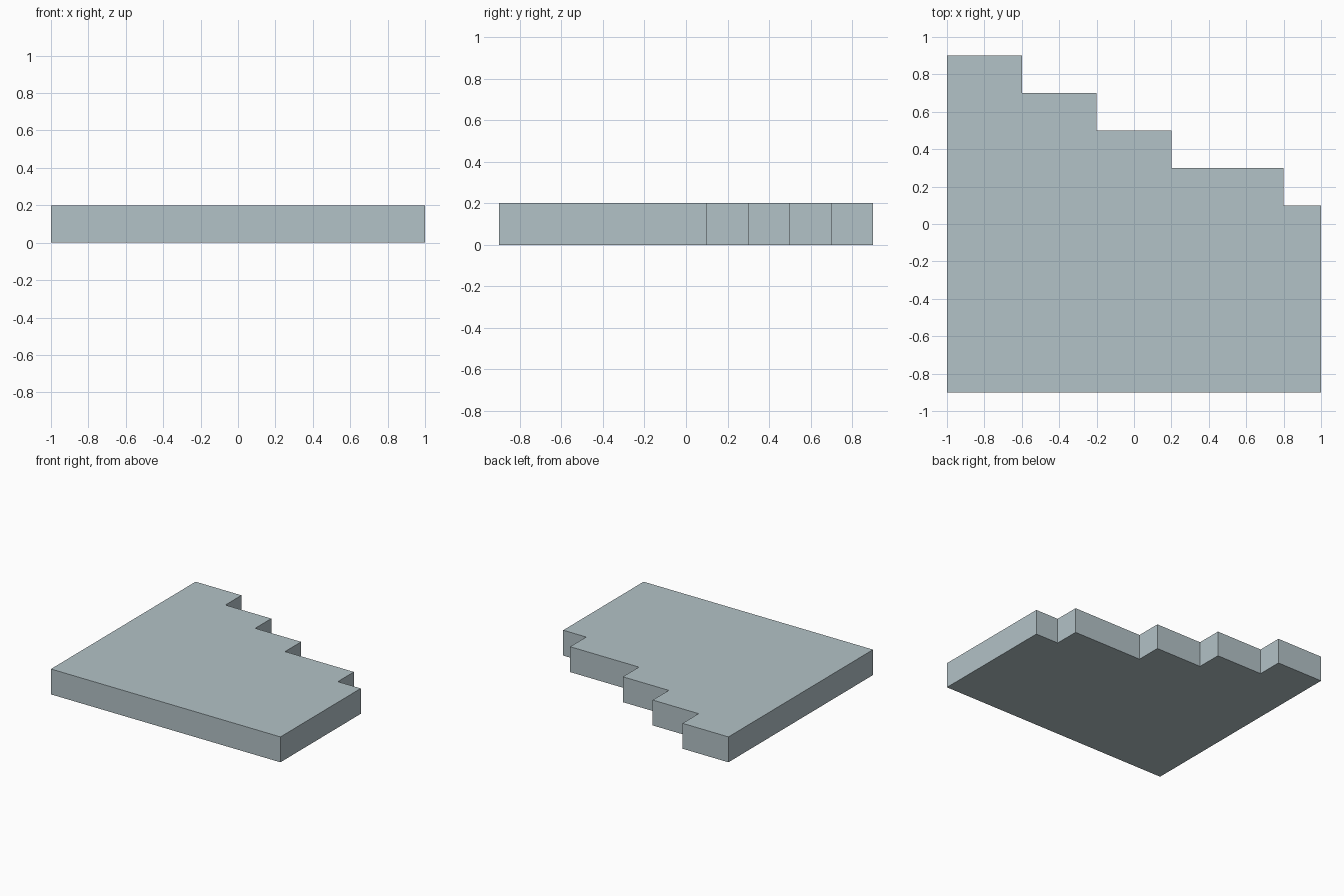
import bpy, bmesh

if "Cube" in bpy.data.objects:
    bpy.data.objects.remove(bpy.data.objects["Cube"])

# Flat grey-blue material
mat = bpy.data.materials.new("pale_blue_grey")
mat.diffuse_color = (0.45, 0.54, 0.57, 1.0)
mat.use_nodes = True
mat.node_tree.nodes["Principled BSDF"].inputs["Base Color"].default_value = mat.diffuse_color

# Outline: straight front and sides, stepped back edge
THICKNESS = 0.2
steps = [(0.8, 0.1), (0.2, 0.3), (-0.2, 0.5), (-0.6, 0.7), (-1.0, 0.9)]  # (left x, back y)
outline = [(-1.0, -0.9), (1.0, -0.9)]
right = 1.0
for left, back in steps:
    outline += [(right, back), (left, back)]
    right = left

# Stepped slab: extrude the outline upwards
bm = bmesh.new()
base = bm.faces.new([bm.verts.new((x, y, 0)) for x, y in outline])
top = bmesh.ops.extrude_face_region(bm, geom=[base], use_keep_orig=True)["geom"]
bmesh.ops.translate(bm, vec=(0, 0, THICKNESS),
                    verts=[g for g in top if isinstance(g, bmesh.types.BMVert)])
bmesh.ops.recalc_face_normals(bm, faces=bm.faces[:])

mesh = bpy.data.meshes.new("stepped_slab")
bm.to_mesh(mesh)
bm.free()
mesh.materials.append(mat)
slab = bpy.data.objects.new("stepped_slab", mesh)
bpy.context.collection.objects.link(slab)
